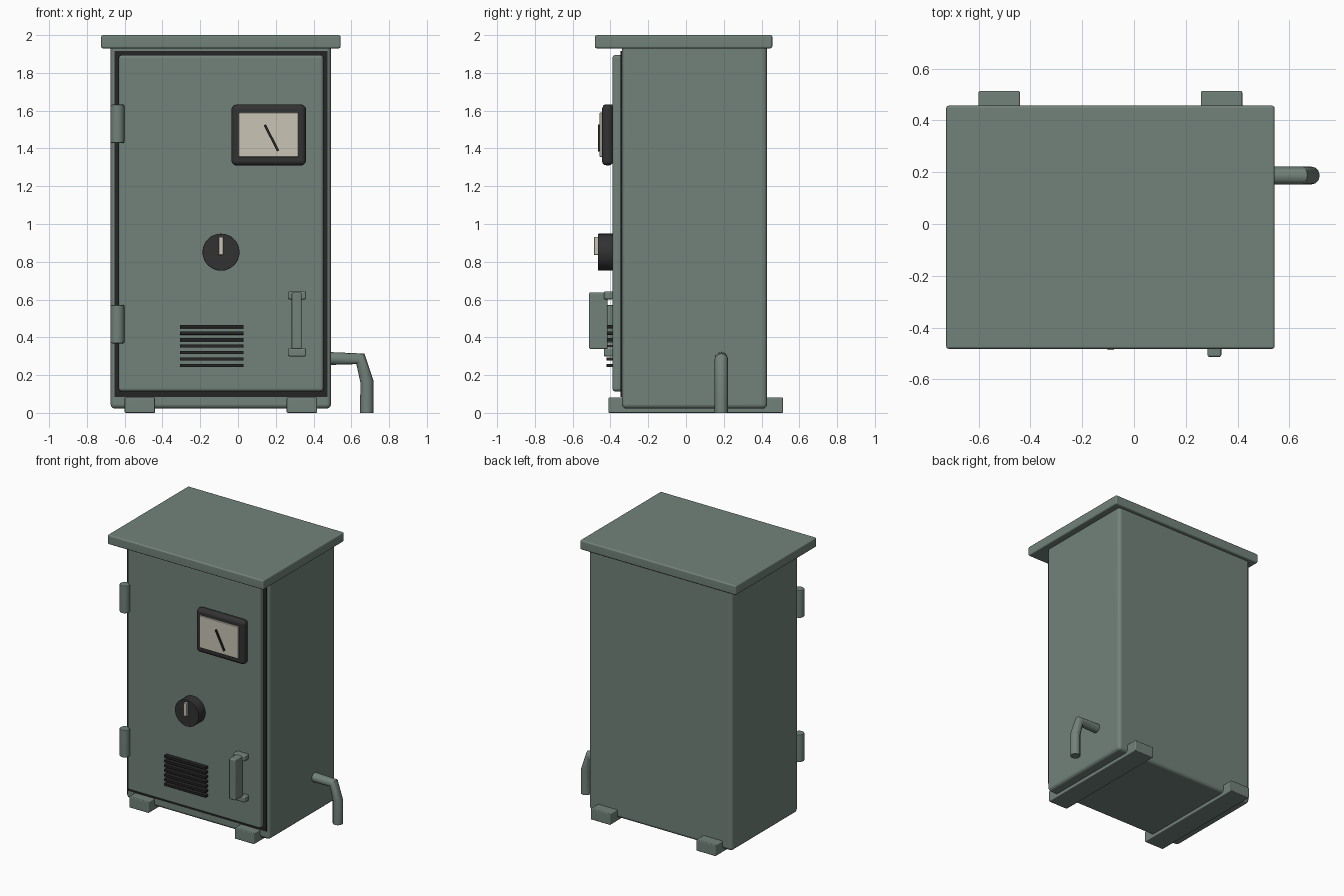
import bpy, bmesh, math
from mathutils import Vector, Matrix

cube = bpy.data.objects.get("Cube")
if cube:
    bpy.data.objects.remove(cube)


def material(name, rgb):
    m = bpy.data.materials.new(name)
    m.use_nodes = True
    m.diffuse_color = (*rgb, 1)
    bsdf = m.node_tree.nodes["Principled BSDF"]
    bsdf.inputs["Base Color"].default_value = (*rgb, 1)
    bsdf.inputs["Roughness"].default_value = 0.6
    return m


GREEN = material("grey_green_paint", (0.17, 0.225, 0.195))
DARK = material("dark_plastic", (0.032, 0.032, 0.033))
BLACK = material("black_rubber", (0.018, 0.018, 0.019))
CREAM = material("cream", (0.58, 0.55, 0.46))


def finish(bm, name, mat, bevel, segments=3):
    """Bevel the hard edges and turn the bmesh into a shaded object."""
    if bevel:
        hard = [e for e in bm.edges if e.calc_face_angle(0) > math.radians(60)]
        bmesh.ops.bevel(bm, geom=hard, offset=bevel, segments=segments,
                        profile=0.5, affect='EDGES', clamp_overlap=True)
    for f in bm.faces:
        f.smooth = True
    for e in bm.edges:
        e.smooth = e.calc_face_angle(0) < math.radians(40)
    mesh = bpy.data.meshes.new(name)
    bm.to_mesh(mesh)
    bm.free()
    mesh.materials.append(mat)
    ob = bpy.data.objects.new(name, mesh)
    bpy.context.collection.objects.link(ob)
    ob.modifiers.new("flat_normals", 'WEIGHTED_NORMAL').keep_sharp = True
    return ob


def box(name, mat, x, y, z, bevel=0.0):
    """Box from its (min, max) ranges along each axis."""
    lo, hi = (Vector(c) for c in zip(x, y, z))
    bm = bmesh.new()
    bmesh.ops.create_cube(bm, size=1, matrix=Matrix.Translation((lo + hi) / 2)
                          @ Matrix.Diagonal((*(hi - lo), 1)))
    return finish(bm, name, mat, bevel)


def cylinder(name, mat, centre, radius, depth, along_y=False, bevel=0.0):
    bm = bmesh.new()
    turn = Matrix.Rotation(math.pi / 2 if along_y else 0, 4, 'X')
    bmesh.ops.create_cone(bm, cap_ends=True, segments=32, radius1=radius,
                          radius2=radius, depth=depth,
                          matrix=Matrix.Translation(centre) @ turn)
    return finish(bm, name, mat, bevel, 2)


# Cabinet, roof and door
box("cabinet_body", GREEN, (-0.675, 0.493), (-0.34, 0.43), (0.022, 1.95), 0.025)
box("roof", GREEN, (-0.725, 0.543), (-0.482, 0.457), (1.93, 2.0), 0.01)
box("door_seal", BLACK, (-0.653, 0.473), (-0.346, -0.33), (0.085, 1.915))
box("door", GREEN, (-0.632, 0.453), (-0.39, -0.335), (0.113, 1.895), 0.018)

# Skids under the cabinet
for side, x in (("right", -0.52), ("left", 0.338)):
    box(f"{side}_skid", GREEN, (x - 0.08, x + 0.08), (-0.41, 0.513), (0, 0.082), 0.006)

# Hinges
for level, z in (("lower", 0.47), ("upper", 1.53)):
    cylinder(f"{level}_hinge", GREEN, (-0.638, -0.403, z), 0.036, 0.204, bevel=0.008)

# Meter with its dial and needle
box("meter_frame", DARK, (-0.034, 0.36), (-0.445, -0.385), (1.31, 1.632), 0.025)
box("meter_dial", CREAM, (0.003, 0.32), (-0.457, -0.44), (1.355, 1.59), 0.004)
start, end = Vector((0.142, -0.462, 1.525)), Vector((0.212, -0.462, 1.387))
bm = bmesh.new()
span = end - start
bmesh.ops.create_cube(bm, size=1, matrix=Matrix.Translation((start + end) / 2)
                      @ Matrix.Rotation(math.atan2(span.x, span.z), 4, 'Y')
                      @ Matrix.Diagonal((0.013, 0.009, span.length, 1)))
finish(bm, "meter_needle", BLACK, 0)

# Rotary knob
cylinder("knob", DARK, (-0.09, -0.426, 0.851), 0.098, 0.082, True, 0.004)
box("knob_pointer", CREAM, (-0.103, -0.078), (-0.487, -0.46), (0.836, 0.932), 0.003)

# Vent slats
for i in range(7):
    z = 0.251 + i * 0.0343
    box(f"vent_slat_{i + 1}", BLACK, (-0.308, 0.03), (-0.42, -0.385), (z - 0.009, z + 0.009), 0.002)

# Door handle
box("handle_grip", GREEN, (0.284, 0.337), (-0.513, -0.415), (0.338, 0.638), 0.008)
for level, z in (("lower", 0.32), ("upper", 0.622)):
    box(f"{level}_handle_mount", GREEN, (0.264, 0.36), (-0.435, -0.385), (z - 0.021, z + 0.021), 0.008)

# Bent drain pipe on the left side
curve = bpy.data.curves.new("drain_pipe", 'CURVE')
curve.dimensions = '3D'
curve.bevel_depth = 0.035
curve.bevel_resolution = 4
curve.use_fill_caps = True
path = ((0.46, 0.288), (0.648, 0.286), (0.682, 0.168), (0.682, 0))
spline = curve.splines.new('POLY')
spline.points.add(len(path) - 1)
for point, (x, z) in zip(spline.points, path):
    point.co = (x, 0.187, z, 1)
curve.materials.append(GREEN)
pipe = bpy.data.objects.new("drain_pipe", curve)
bpy.context.collection.objects.link(pipe)
bpy.ops.object.select_all(action='DESELECT')
pipe.select_set(True)
bpy.context.view_layer.objects.active = pipe
bpy.ops.object.convert(target='MESH')
bpy.ops.object.shade_smooth_by_angle(angle=math.radians(40))
